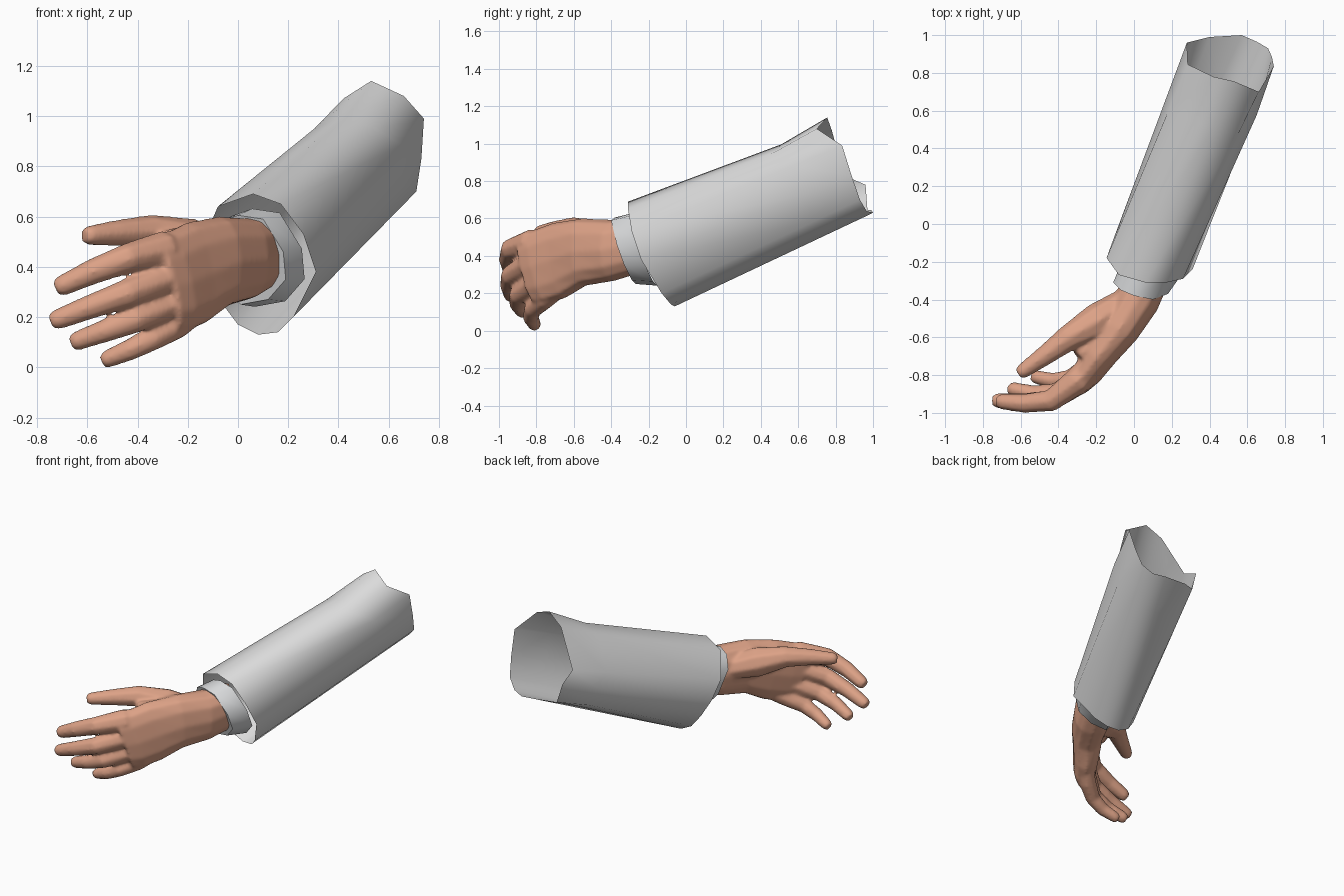
import bpy, bmesh, math
from mathutils import Vector as V

cube = bpy.data.objects.get("Cube")
if cube:
    bpy.data.objects.remove(cube)


def material(name, rgb):
    m = bpy.data.materials.new(name)
    m.use_nodes = True
    m.diffuse_color = (*rgb, 1)
    bsdf = next(n for n in m.node_tree.nodes if n.type == 'BSDF_PRINCIPLED')
    bsdf.inputs["Base Color"].default_value = (*rgb, 1)
    return m


SKIN = material("skin", (0.72, 0.36, 0.24))
CLOTH = material("sleeve grey", (0.71, 0.71, 0.71))
SHIRT = material("cuff white", (0.70, 0.71, 0.72))


def loft(name, rings, mat, caps=True):
    """Skin a list of equal-length point rings into one surface."""
    bm = bmesh.new()
    loops = [[bm.verts.new(p) for p in r] for r in rings]
    n = len(loops[0])
    for a, b in zip(loops, loops[1:]):
        for i in range(n):
            j = (i + 1) % n
            bm.faces.new((a[i], a[j], b[j], b[i]))
    if caps:
        bm.faces.new(loops[0])
        bm.faces.new(loops[-1])
    bmesh.ops.recalc_face_normals(bm, faces=bm.faces)
    mesh = bpy.data.meshes.new(name)
    bm.to_mesh(mesh)
    bm.free()
    mesh.materials.append(mat)
    ob = bpy.data.objects.new(name, mesh)
    bpy.context.collection.objects.link(ob)
    bpy.ops.object.select_all(action='DESELECT')
    ob.select_set(True)
    bpy.context.view_layer.objects.active = ob
    bpy.ops.object.shade_smooth_by_angle(angle=math.radians(60))
    return ob


def oval(c, side, up, n, power=1.0):
    """Ring around c; a power below 1 squares the oval off."""
    def f(x):
        return math.copysign(abs(x) ** power, x)
    return [V(c) + side * f(math.cos(2 * math.pi * i / n)) + up * f(math.sin(2 * math.pi * i / n))
            for i in range(n)]


# Sleeve: open tube from the wrist rim to the uneven elbow rim
wrist_rim = [V(p) for p in (
    (.06, -.31, .69), (.17, -.31, .65), (.26, -.29, .53), (.31, -.24, .38),
    (.22, -.13, .20), (.16, -.08, .14), (.08, -.06, .13), (0, -.06, .17),
    (-.06, -.08, .25), (-.12, -.11, .36), (-.145, -.18, .49), (-.08, -.27, .64))]
elbow_rim = [V(p) for p in (
    (.53, .755, 1.14), (.66, .70, 1.08), (.74, .835, .99), (.73, .885, .83),
    (.71, .93, .70), (.65, .965, .64), (.57, 1.0, .63), (.40, .99, .645),
    (.32, .97, .645), (.28, .96, .78), (.285, .845, .83), (.42, .78, 1.07))]
bend = [a.lerp(b, .77) for a, b in zip(wrist_rim, elbow_rim)]
for i, drop in ((0, .04), (1, .03), (11, .02)):
    bend[i].z -= drop
for i in (2, 3):
    bend[i].x += .02
loft("sleeve", [wrist_rim, bend, elbow_rim], CLOTH, caps=False)

# Shirt cuff: short band that runs back inside the sleeve
cuff_front = [V(p) for p in (
    (0, -.38, .605), (.10, -.40, .59), (.18, -.37, .46), (.19, -.33, .35), (.12, -.29, .27),
    (.01, -.27, .25), (-.07, -.26, .34), (-.11, -.31, .50), (-.07, -.35, .58))]
mid = sum(cuff_front, V()) / len(cuff_front)
cuff_back = [mid + (p - mid) * 1.1 + V((.06, .11, .01)) for p in cuff_front]
wrist_seam = [mid + (p - mid) * .8 for p in cuff_front]
loft("shirt_cuff", [wrist_seam, cuff_front, cuff_back], SHIRT, caps=False)

# Palm: centre, half thickness, half width, lean of the knuckle line
dorsal = V((.8, -.6, 0))
palm = []
for c, thick, width, lean in (
        ((.10, -.24, .46), .11, .15, 0),
        ((.025, -.385, .43), .122, .165, 0),
        ((-.07, -.55, .42), .105, .182, -.05),
        ((-.17, -.68, .375), .09, .208, -.15),
        ((-.245, -.785, .34), .08, .205, -.22),
        ((-.30, -.85, .325), .065, .195, -.24)):
    up = V((lean, lean, 1)).normalized()
    palm.append(oval(c, dorsal * thick, up * width, 12, .85))
hand = loft("hand", palm, SKIN)


def digit(name, joints, radii, n=8):
    """Tapered finger following its joints, with a blunt rounded tip."""
    pts = [V(p) for p in joints]
    tip = (pts[-1] - pts[-2]).normalized()
    pts.append(pts[-1] + tip * radii[-1] * .65)
    radii = list(radii) + [radii[-1] * .75]
    rings = []
    for i, p in enumerate(pts):
        t = (pts[min(i + 1, len(pts) - 1)] - pts[max(i - 1, 0)]).normalized()
        side = t.cross(V((0, 0, 1))).normalized()
        rings.append(oval(p, side * radii[i], side.cross(t) * radii[i], n))
    return loft(name, rings, SKIN)


# Thumb with its web, and the fingers
digits = [
    digit("thumb", [(0, -.38, .44), (-.19, -.515, .495), (-.35, -.605, .54),
                    (-.47, -.695, .535), (-.59, -.78, .525)], (.07, .10, .07, .055, .041)),
    digit("thumb_web", [(-.10, -.50, .47), (-.20, -.62, .475), (-.26, -.675, .49)],
          (.08, .085, .068)),
    digit("index_finger", [(-.15, -.65, .46), (-.30, -.83, .47), (-.44, -.935, .435),
                           (-.58, -.95, .38), (-.70, -.94, .325)], (.05, .074, .060, .052, .043)),
    digit("middle_finger", [(-.15, -.66, .38), (-.29, -.84, .355), (-.44, -.935, .295),
                            (-.59, -.945, .24), (-.72, -.935, .19)], (.04, .066, .058, .050, .042)),
    digit("ring_finger", [(-.14, -.65, .29), (-.28, -.81, .25), (-.41, -.895, .19),
                          (-.53, -.90, .145), (-.64, -.875, .105)], (.04, .064, .055, .047, .040)),
    digit("little_finger", [(-.12, -.63, .25), (-.24, -.755, .17), (-.34, -.82, .115),
                            (-.43, -.83, .07), (-.52, -.81, .033)], (.04, .057, .050, .044, .037))]

# Fuse palm and digits into one soft skin
bpy.ops.object.select_all(action='DESELECT')
for ob in digits + [hand]:
    ob.select_set(True)
bpy.context.view_layer.objects.active = hand
bpy.ops.object.join()
fuse = hand.modifiers.new("fuse", 'REMESH')
fuse.mode = 'VOXEL'
fuse.voxel_size = .01
fuse.use_smooth_shade = True
soften = hand.modifiers.new("soften", 'SMOOTH')
soften.factor = .5
soften.iterations = 10
